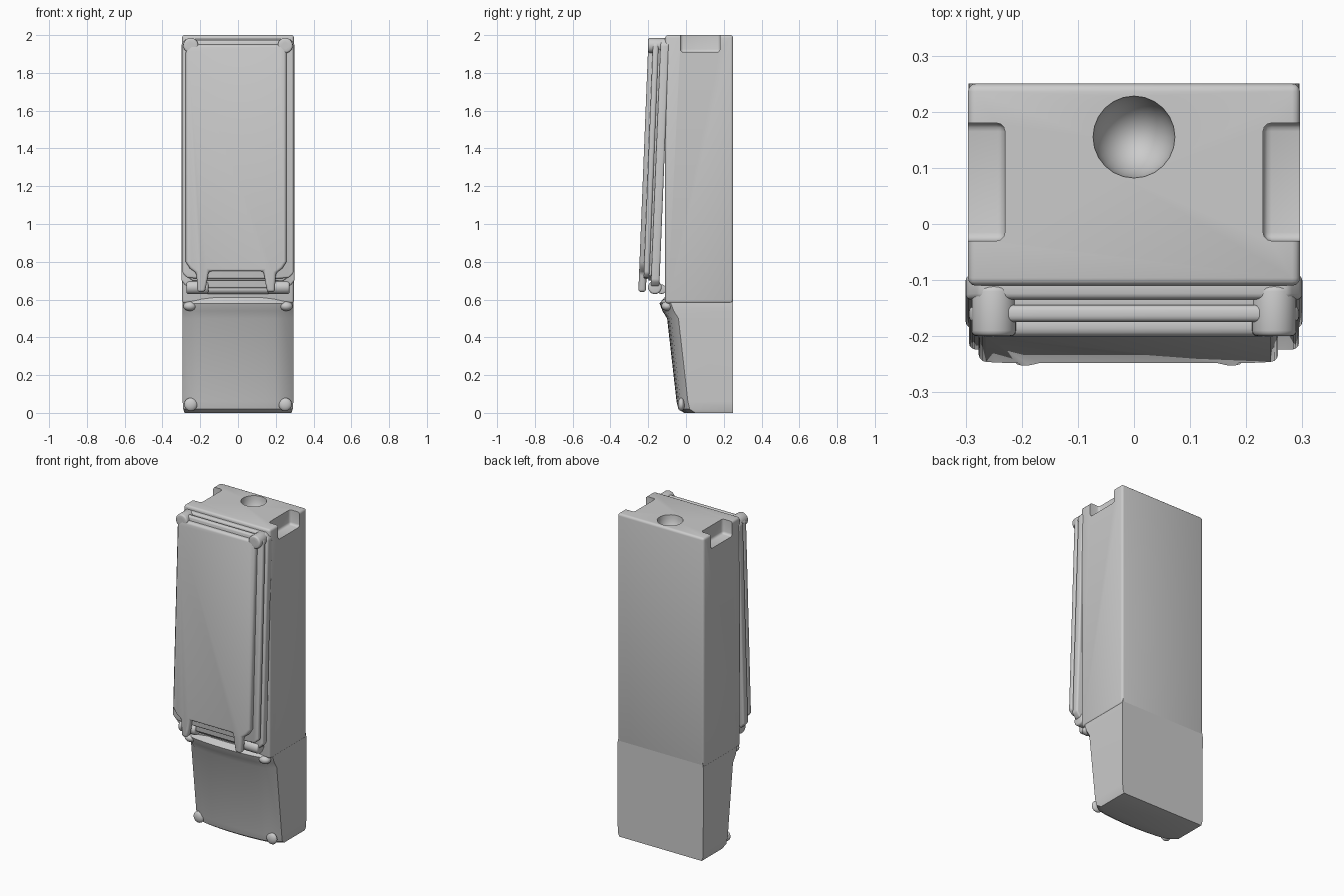
import bpy, bmesh, math
from mathutils import Matrix, Vector

cube = bpy.data.objects.get("Cube")
if cube:
    bpy.data.objects.remove(cube, do_unlink=True)

grey = bpy.data.materials.new("plain grey")
grey.use_nodes = True
color = (0.6, 0.6, 0.6, 1)
grey.diffuse_color = color
grey.node_tree.nodes["Principled BSDF"].inputs["Base Color"].default_value = color
TILT = 0.04


def finish(name, bm, bevel=0, cutters=()):
    """Turn a bmesh into a rounded, optionally cut, smooth-shaded part."""
    bmesh.ops.recalc_face_normals(bm, faces=bm.faces)
    mesh = bpy.data.meshes.new(name)
    bm.to_mesh(mesh)
    bm.free()
    mesh.materials.append(grey)
    ob = bpy.data.objects.new(name, mesh)
    bpy.context.collection.objects.link(ob)
    bpy.ops.object.select_all(action="DESELECT")
    ob.select_set(True)
    bpy.context.view_layer.objects.active = ob
    if bevel:
        mod = ob.modifiers.new("round", "BEVEL")
        mod.width, mod.segments = bevel, 3
        mod.limit_method, mod.angle_limit = "ANGLE", math.radians(35)
        bpy.ops.object.modifier_apply(modifier=mod.name)
    for cutter in cutters:
        mod = ob.modifiers.new("cut", "BOOLEAN")
        mod.operation, mod.object, mod.solver = "DIFFERENCE", cutter, "EXACT"
        bpy.ops.object.modifier_apply(modifier=mod.name)
        bpy.data.objects.remove(cutter, do_unlink=True)
    bpy.ops.object.shade_smooth_by_angle(angle=math.radians(40))
    return ob


def box(name, lo, hi, bevel=0, cutters=()):
    lo, hi = Vector(lo), Vector(hi)
    bm = bmesh.new()
    bmesh.ops.create_cube(bm, size=1)
    for v in bm.verts:
        v.co = (lo + hi) / 2 + v.co * (hi - lo)
    return finish(name, bm, bevel, cutters)


def slab(name, half, front, back, bevel, shift=0):
    """Mirror half an x-z outline and extrude it between two tilted planes."""
    outline = half + [(-x, z) for x, z in reversed(half)]
    bm = bmesh.new()

    def ring(y):
        return [bm.verts.new((x + shift, y - TILT * (1.95 - z), z)) for x, z in outline]
    a, b = ring(front), ring(back)
    bm.faces.new(a)
    bm.faces.new(b[::-1])
    for i in range(len(a)):
        bm.faces.new((a[i - 1], a[i], b[i], b[i - 1]))
    return finish(name, bm, bevel)


def rod(name, center, axis, radius, length, bevel=0, cutters=()):
    bm = bmesh.new()
    bmesh.ops.create_cone(bm, cap_ends=True, segments=24, radius1=radius,
                          radius2=radius, depth=length)
    bm.transform(Matrix.Translation(center) @ Vector(axis).to_track_quat("Z", "Y").to_matrix().to_4x4())
    return finish(name, bm, bevel, cutters)


def blob(name, center, size):
    bm = bmesh.new()
    bmesh.ops.create_uvsphere(bm, u_segments=24, v_segments=14, radius=1)
    bm.transform(Matrix.Translation(center) @ Matrix.Diagonal((*size, 1)))
    return finish(name, bm)


# Main housing with a round top socket and a handhold notch on each side
cutters = [blob("socket_cutter", (0, 0.155, 2.0), (0.073, 0.073, 0.1))]
for s in (-1, 1):
    xs = sorted((s * 0.23, s * 0.4))
    cutters.append(box("notch_cutter", (xs[0], -0.03, 1.91), (xs[1], 0.18, 2.1), 0.015))
box("housing", (-0.296, -0.11, 0.58), (0.296, 0.25, 2.0), 0.014, cutters)

# Tapered lower body with a gently bowed front
bm = bmesh.new()
rings = []
for z, front, half in ((0.0, -0.01, 0.283), (0.02, -0.04, 0.29), (0.06, -0.05, 0.293),
                       (0.5, -0.1, 0.294), (0.54, -0.125, 0.295),
                       (0.58, -0.14, 0.294), (0.61, -0.115, 0.288)):
    ring = [bm.verts.new((half, 0.25, z))]
    for i in range(13):
        t = 1 - i / 6
        drop = 0.025 * t * t + 0.035 * abs(t) ** 12
        ring.append(bm.verts.new((half * t, front + drop, z)))
    ring.append(bm.verts.new((-half, 0.25, z)))
    rings.append(ring)
for a, b in zip(rings, rings[1:]):
    for i in range(len(a)):
        bm.faces.new((a[i - 1], a[i], b[i], b[i - 1]))
bm.faces.new(rings[0])
bm.faces.new(rings[-1])
finish("lower_body", bm)

# Stepped lid: housing lip, seal, lid rim and raised panel
lip = [(0.22, 0.66), (0.275, 0.67), (0.3, 0.7), (0.3, 1.95), (0.275, 1.98)]
slab("housing_lip", lip, -0.135, -0.09, 0.01)
seal = [(0.24, 0.7), (0.282, 0.73), (0.282, 1.93), (0.25, 1.96)]
slab("lid_seal", seal, -0.15, -0.12, 0.006)
rim = [(0.2, 0.71), (0.27, 0.715), (0.294, 0.74), (0.294, 1.95), (0.27, 1.975)]
slab("lid_rim", rim, -0.175, -0.145, 0.01)
panel = [(0.145, 0.75), (0.155, 0.69), (0.165, 0.64), (0.205, 0.64), (0.21, 0.74),
         (0.245, 0.765), (0.267, 0.8), (0.267, 1.92), (0.24, 1.95)]
slab("lid_panel", panel, -0.2, -0.16, 0.014, -0.01)

# Hinges, lid screws, shoulder lugs and lower corner lugs on both sides
for s, side in ((1, "left"), (-1, "right")):
    rod(f"hinge_{side}", (s * 0.215, -0.165, 0.665), (1, 0, 0), 0.036, 0.115, 0.01)
    hole = rod("screw_cutter", (s * 0.25, -0.21, 1.945), (0, 1, 0), 0.017, 0.05)
    rod(f"lid_screw_{side}", (s * 0.25, -0.155, 1.945), (0, 1, 0), 0.04, 0.09, 0.01, [hole])
    blob(f"upper_lug_{side}", (s * 0.255, -0.1, 0.565), (0.035, 0.03, 0.025))
    blob(f"lower_lug_{side}", (s * 0.25, -0.025, 0.045), (0.035, 0.018, 0.035))

# Pin across the hinge opening
rod("hinge_pin", (0, -0.13, 0.655), (1, 0, 0), 0.025, 0.36, 0.005)
